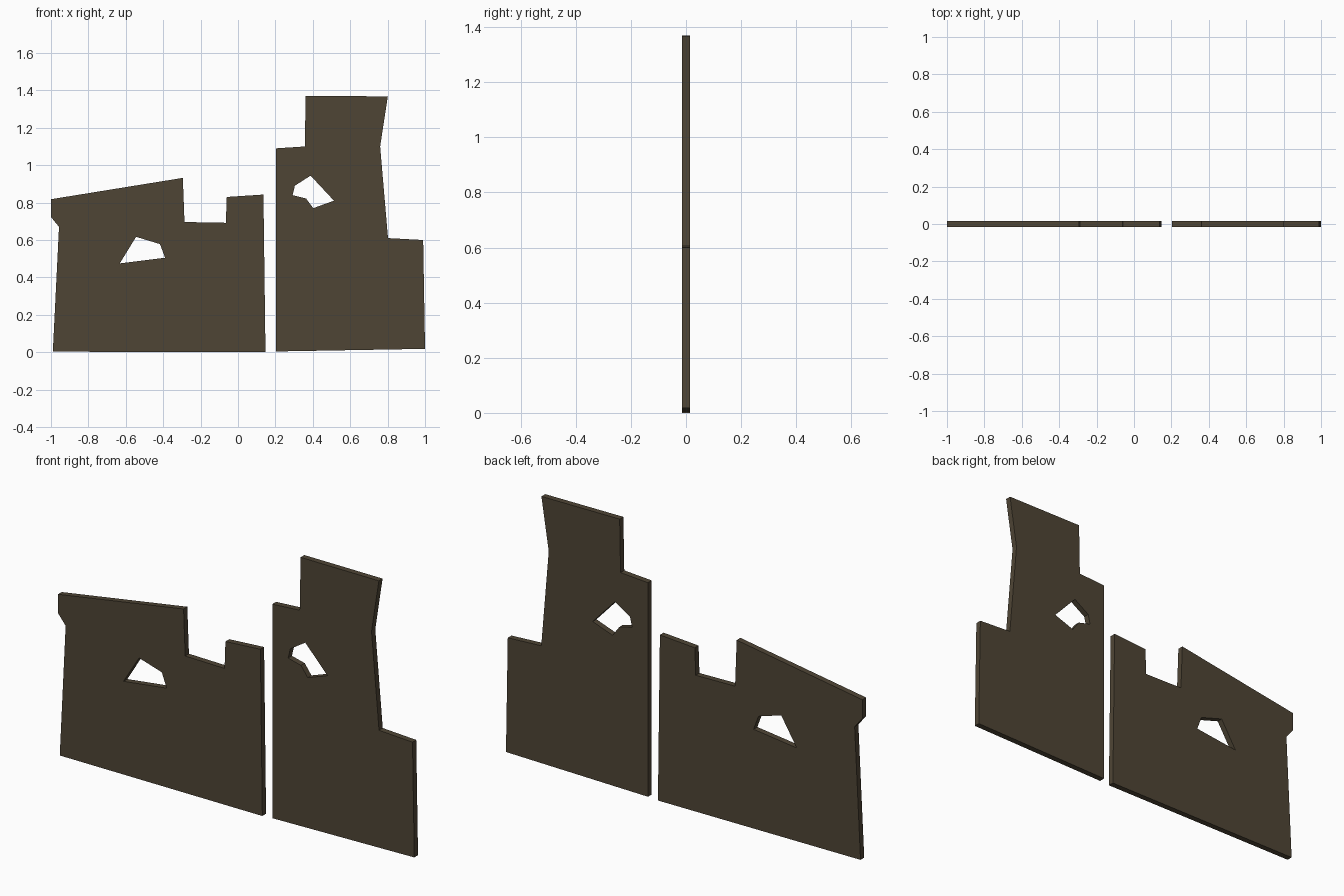
import bpy, bmesh

if "Cube" in bpy.data.objects:
    bpy.data.objects.remove(bpy.data.objects["Cube"])

DEPTH = 0.03

stone = bpy.data.materials.new("dark_brown_stone")
stone.diffuse_color = (0.078, 0.060, 0.036, 1)
stone.use_nodes = True
stone.node_tree.nodes["Principled BSDF"].inputs["Base Color"].default_value = stone.diffuse_color


def wall(name, outline, hole):
    """Flat slab in the xz plane with one through hole."""
    bm = bmesh.new()
    edges = []
    for loop in (outline, hole):
        vs = [bm.verts.new((x, -DEPTH / 2, z)) for x, z in loop]
        edges += [bm.edges.new((vs[i - 1], vs[i])) for i in range(len(vs))]
    bmesh.ops.triangle_fill(bm, edges=edges, use_beauty=True, normal=(0, -1, 0))
    ext = bmesh.ops.extrude_face_region(bm, geom=bm.faces[:], use_keep_orig=True)
    moved = [g for g in ext["geom"] if isinstance(g, bmesh.types.BMVert)]
    bmesh.ops.translate(bm, verts=moved, vec=(0, DEPTH, 0))
    bmesh.ops.recalc_face_normals(bm, faces=bm.faces[:])
    me = bpy.data.meshes.new(name)
    bm.to_mesh(me)
    bm.free()
    me.materials.append(stone)
    ob = bpy.data.objects.new(name, me)
    bpy.context.collection.objects.link(ob)
    return ob


# Low wide wall with a notch in the top and a broken window
wall("low_ruined_wall",
     [(-0.99, 0.003), (0.147, 0), (0.136, 0.843), (-0.06, 0.83), (-0.065, 0.692),
      (-0.286, 0.696), (-0.295, 0.932), (-1.0, 0.818), (-1.0, 0.723), (-0.957, 0.67)],
     [(-0.632, 0.475), (-0.545, 0.617), (-0.417, 0.578), (-0.39, 0.505)])

# Tall stepped wall with a jagged hole
wall("tall_ruined_wall",
     [(0.203, 0.004), (1.0, 0.018), (0.99, 0.6), (0.802, 0.61), (0.76, 1.1),
      (0.801, 1.368), (0.362, 1.37), (0.357, 1.1), (0.203, 1.09)],
     [(0.292, 0.84), (0.304, 0.89), (0.388, 0.944), (0.513, 0.81), (0.402, 0.77),
      (0.364, 0.822)])
